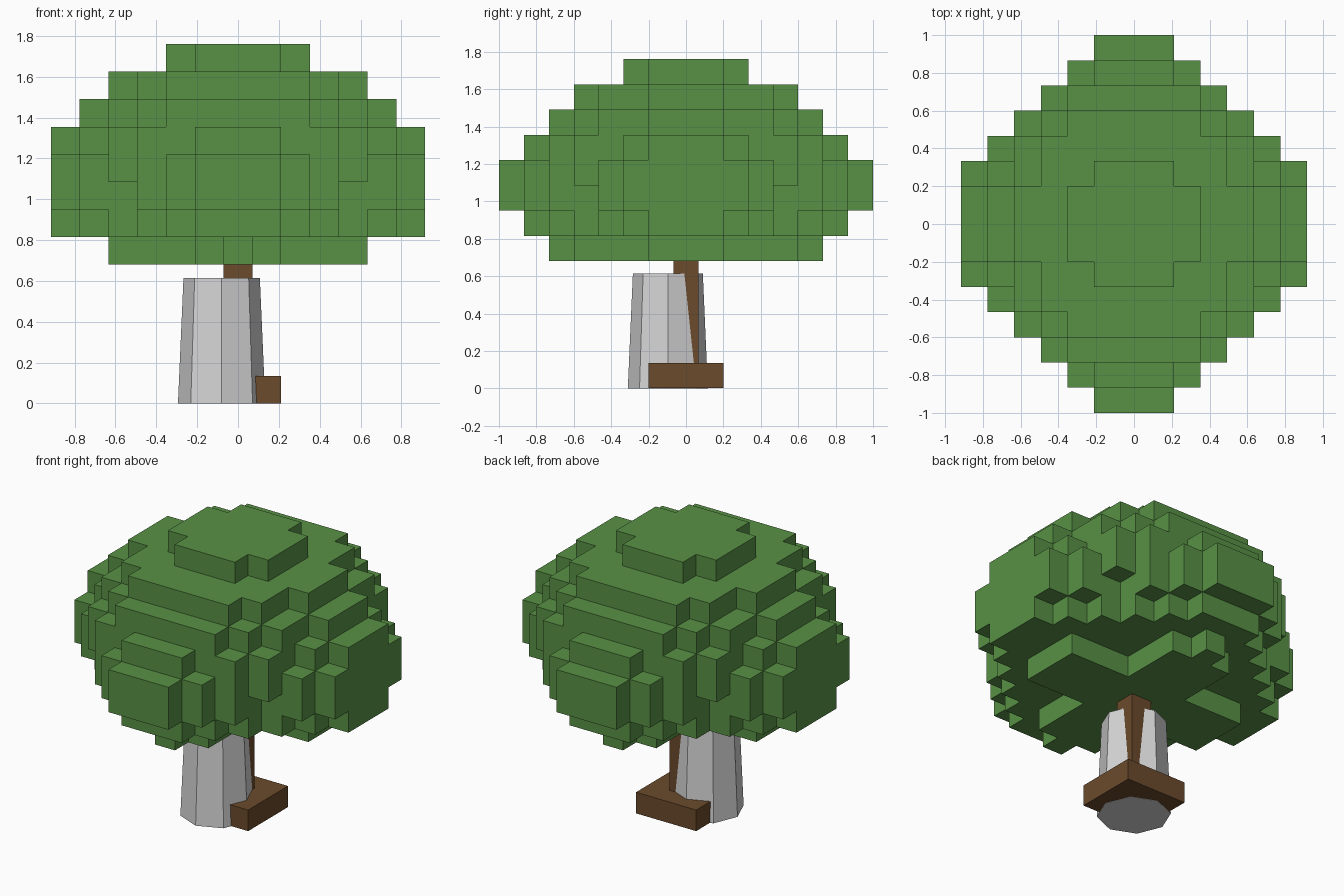
import bpy, bmesh, math
from mathutils import Vector

cube = bpy.data.objects.get("Cube")
if cube:
    bpy.data.objects.remove(cube, do_unlink=True)


def material(name, rgb):
    m = bpy.data.materials.new(name)
    m.use_nodes = True
    m.diffuse_color = (*rgb, 1)
    m.node_tree.nodes["Principled BSDF"].inputs["Base Color"].default_value = (*rgb, 1)
    return m


green = material("leaf green", (0.098, 0.285, 0.06))
brown = material("bark brown", (0.147, 0.069, 0.025))
grey = material("stone grey", (0.67, 0.67, 0.67))


def finish(bm, name, mat):
    bmesh.ops.recalc_face_normals(bm, faces=bm.faces)
    mesh = bpy.data.meshes.new(name)
    bm.to_mesh(mesh)
    bm.free()
    mesh.materials.append(mat)
    obj = bpy.data.objects.new(name, mesh)
    bpy.context.collection.objects.link(obj)
    return obj


def box(name, half_x, half_y, z0, z1, mat):
    bm = bmesh.new()
    bmesh.ops.create_cube(bm, size=1)
    for v in bm.verts:
        v.co = (v.co.x * 2 * half_x, v.co.y * 2 * half_y, z0 if v.co.z < 0 else z1)
    return finish(bm, name, mat)


# Size of one block of the crown, and the height of its underside
STEP = Vector((0.141, 0.13333, 0.135))
BASE_Z = 0.68

# Crown layers, bottom to top: half width in blocks for each row from the middle out
LAYERS = [
    (4, 4, 1, 1, 1, 0),
    (6, 6, 5, 4, 3, 2, 1),
    (6, 6, 6, 5, 3, 3, 2, 1),
    (6, 6, 6, 5, 4, 3, 2, 1),
    (6, 6, 5, 4, 4, 3, 1),
    (5, 5, 4, 4, 3, 2),
    (4, 4, 3, 3, 2),
    (2, 2, 1),
]


def crown():
    cells = {(i, s * j, k)
             for k, rows in enumerate(LAYERS)
             for j, w in enumerate(rows)
             for s in (-1, 1)
             for i in range(-w, w + 1)}
    bm = bmesh.new()
    for cell in cells:
        for axis in range(3):
            for side in (-1, 1):
                near = list(cell)
                near[axis] += side
                if tuple(near) in cells:
                    continue
                # One outer face of this block
                u, v = (axis + 1) % 3, (axis + 2) % 3
                corners = []
                for a, b in ((-1, -1), (1, -1), (1, 1), (-1, 1)):
                    p = Vector(cell)
                    p[axis] += side / 2
                    p[u] += a * side / 2
                    p[v] += b / 2
                    p.z += 0.5
                    p = p * STEP
                    p.z += BASE_Z
                    corners.append(bm.verts.new(p))
                bm.faces.new(corners)
    bmesh.ops.remove_doubles(bm, verts=bm.verts, dist=0.001)
    bmesh.ops.dissolve_limit(bm, angle_limit=math.radians(1),
                             verts=bm.verts, edges=bm.edges)
    return finish(bm, "leaf_crown", green)


crown()

# Square trunk and its wide foot
box("trunk", STEP.x / 2, STEP.y / 2, 0.1, 0.72, brown)
box("trunk_foot", STEP.x * 1.5, STEP.y * 1.5, 0.001, 0.135, brown)

# Eight-sided tapered sleeve, set off centre
bm = bmesh.new()
bmesh.ops.create_cone(bm, cap_ends=True, segments=8, radius1=0.214, radius2=0.187, depth=0.615)
sleeve = finish(bm, "tapered_sleeve", grey)
sleeve.location = (-0.08, -0.097, 0.3075)
